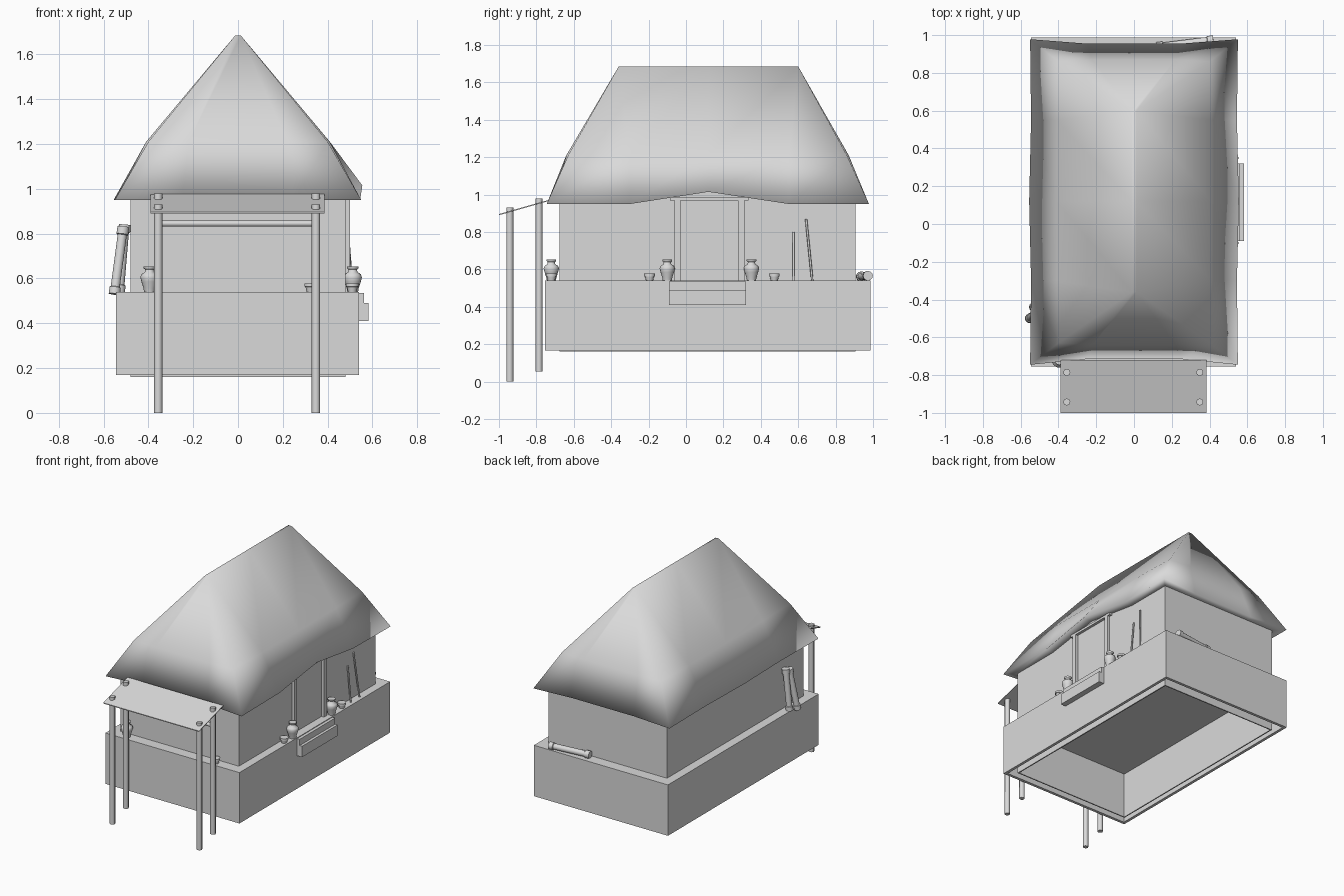
import bpy, bmesh
from mathutils import Vector

cube = bpy.data.objects.get("Cube")
if cube:
    bpy.data.objects.remove(cube, do_unlink=True)

grey = bpy.data.materials.new("plain grey")
grey.use_nodes = True
COLOUR = (0.7, 0.7, 0.7, 1)
grey.diffuse_color = COLOUR
grey.node_tree.nodes["Principled BSDF"].inputs["Base Color"].default_value = COLOUR


def finish(name, bm, smooth=None):
    """Turn a bmesh into an object; smooth is None, 'all' or a sharp angle."""
    bmesh.ops.recalc_face_normals(bm, faces=bm.faces)
    mesh = bpy.data.meshes.new(name)
    bm.to_mesh(mesh)
    bm.free()
    mesh.materials.append(grey)
    ob = bpy.data.objects.new(name, mesh)
    bpy.context.collection.objects.link(ob)
    if smooth == "all":
        mesh.shade_smooth()
    elif smooth:
        bpy.ops.object.select_all(action='DESELECT')
        bpy.context.view_layer.objects.active = ob
        ob.select_set(True)
        bpy.ops.object.shade_smooth_by_angle(angle=smooth)
    return ob


def box(name, x, y, z, hollow=None):
    """Box from (min, max) pairs; hollow = (rim width, cavity ceiling)."""
    bm = bmesh.new()
    bmesh.ops.create_cube(bm, size=1)
    for v in bm.verts:
        v.co = [r[0] if c < 0 else r[1] for c, r in zip(v.co, (x, y, z))]
    if hollow:
        bm.normal_update()
        bottom = min(bm.faces, key=lambda f: f.calc_center_median().z)
        bmesh.ops.inset_region(bm, faces=[bottom], thickness=hollow[0])
        cap = bmesh.ops.extrude_face_region(bm, geom=[bottom])["geom"]
        if bottom.is_valid:
            bm.faces.remove(bottom)
        for v in cap:
            if isinstance(v, bmesh.types.BMVert):
                v.co.z = hollow[1]
    return finish(name, bm)


def turned(name, start, end, profile, sides=12):
    """Surface of revolution; profile holds (fraction along axis, radius)."""
    start, end = Vector(start), Vector(end)
    axis = end - start
    turn = axis.to_track_quat('Z', 'Y')
    bm = bmesh.new()
    rings = []
    for t, r in profile:
        ring = bmesh.ops.create_circle(bm, segments=sides, radius=r)["verts"]
        for v in ring:
            v.co = start + axis * t + turn @ v.co
        rings.append(ring)
    for a, b in zip(rings, rings[1:]):
        for i in range(sides):
            j = (i + 1) % sides
            bm.faces.new((a[i], a[j], b[j], b[i]))
    bm.faces.new(rings[0])
    bm.faces.new(rings[-1])
    return finish(name, bm, 1.0)


def rod(name, start, end, radius, sides=8):
    return turned(name, start, end, [(0, radius), (1, radius)], sides)


# Plinth and walls, both open underneath
box("plinth", (-0.545, 0.54), (-0.755, 0.987), (0.168, 0.54), (0.03, 0.5))
box("walls", (-0.48, 0.48), (-0.675, 0.905), (0.16, 1.03), (0.012, 0.54))

# Thatched hip roof, with the eave lifted above the side door
MID = 0.12


def roof_ring(mid_x, corner, side, ends, corner_y, side_y, z, arch, bow=0.0):
    """Fourteen points around the roof, starting at the front."""
    f, b = ends
    cf, cb = corner_y
    sf, sb = side_y
    right = [(mid_x, f, z), (corner, cf, z), (side, sf, z), (side + bow, MID, z + arch),
             (side, sb, z), (corner, cb, z), (mid_x, b, z)]
    left = [(-x, y, z) for x, y, h in reversed(right)]
    return right + left


under = roof_ring(0.25, 0.48, 0.48, (-0.675, 0.905), (-0.675, 0.905), (-0.3, 0.55), 0.95, 0.065)
eave = roof_ring(0.25, 0.55, 0.545, (-0.715, 0.955), (-0.745, 0.978), (-0.3, 0.55), 0.95, 0.065, 0.01)
knee = roof_ring(0.22, 0.4, 0.41, (-0.64, 0.87), (-0.63, 0.86), (-0.3, 0.55), 1.21, 0)
ridge = roof_ring(0.012, 0.012, 0.012, (-0.36, 0.6), (-0.36, 0.6), (-0.36, 0.6), 1.685, 0)

bm = bmesh.new()
rings = [[bm.verts.new(p) for p in ring] for ring in (under, eave, knee, ridge)]
for a, b in zip(rings, rings[1:]):
    for i in range(len(a)):
        j = (i + 1) % len(a)
        bm.faces.new((a[i], a[j], b[j], b[i]))
bm.faces.new(rings[-1])
bmesh.ops.remove_doubles(bm, verts=bm.verts, dist=0.001)
finish("thatched_roof", bm, "all")

# Porch awning on four posts, with a crossbar between the rear pair
awning = box("porch_awning", (-0.39, 0.385), (-1.0, -0.72), (0.89, 0.896))
for v in awning.data.vertices:
    v.co.z += (v.co.y + 1.0) * 0.285
for side, x in (("left", 0.348), ("right", -0.356)):
    rod("front_post_" + side, (x, -0.942, 0), (x, -0.942, 0.93), 0.019)
    rod("rear_post_" + side, (x, -0.786, 0.055), (x, -0.786, 0.98), 0.019)
rod("porch_crossbar", (-0.356, -0.786, 0.845), (0.348, -0.786, 0.845), 0.014)

# Side door with frame and steps
for name, y in (("front", (-0.062, -0.03)), ("rear", (0.278, 0.312))):
    box("door_jamb_" + name, (0.47, 0.5), y, (0.54, 0.975))
box("door_lintel", (0.47, 0.5), (-0.085, 0.335), (0.968, 0.985))
box("upper_step", (0.5, 0.562), (-0.09, 0.32), (0.41, 0.535))
box("lower_step", (0.5, 0.582), (-0.09, 0.32), (0.41, 0.49))

# Jars and cups standing on the plinth
JAR = [(0, 0.024), (0.15, 0.027), (0.4, 0.036), (0.58, 0.041), (0.7, 0.036),
       (0.78, 0.021), (0.88, 0.019), (0.93, 0.026), (1, 0.026)]
CUP = [(0, 0.019), (0.6, 0.024), (0.61, 0.029), (1, 0.029)]
for i, (x, y) in enumerate([(0.512, -0.1), (0.512, 0.35), (-0.395, -0.72)]):
    turned("jar_%d" % i, (x, y, 0.54), (x, y, 0.653), JAR, 16)
for i, (x, y) in enumerate([(0.51, -0.195), (0.51, 0.472), (0.325, -0.72)]):
    turned("cup_%d" % i, (x, y, 0.54), (x, y, 0.578), CUP)

# Poles leaning on the door side
rod("leaning_pole_front", (0.51, 0.575, 0.54), (0.485, 0.575, 0.8), 0.006)
rod("leaning_pole_rear", (0.51, 0.675, 0.54), (0.485, 0.642, 0.87), 0.006)

# Rolled bundles: two leaning on the far side, one lying at the back
ROLL = [(0, 0.026), (0.1, 0.026), (0.11, 0.021), (0.88, 0.021), (0.89, 0.027), (1, 0.027)]
turned("leaning_roll_front", (-0.552, -0.5, 0.53), (-0.512, -0.46, 0.83), ROLL)
turned("leaning_roll_rear", (-0.53, -0.44, 0.54), (-0.505, -0.43, 0.84), ROLL)
turned("lying_roll", (0.42, 0.973, 0.566), (0.12, 0.935, 0.562), ROLL)
